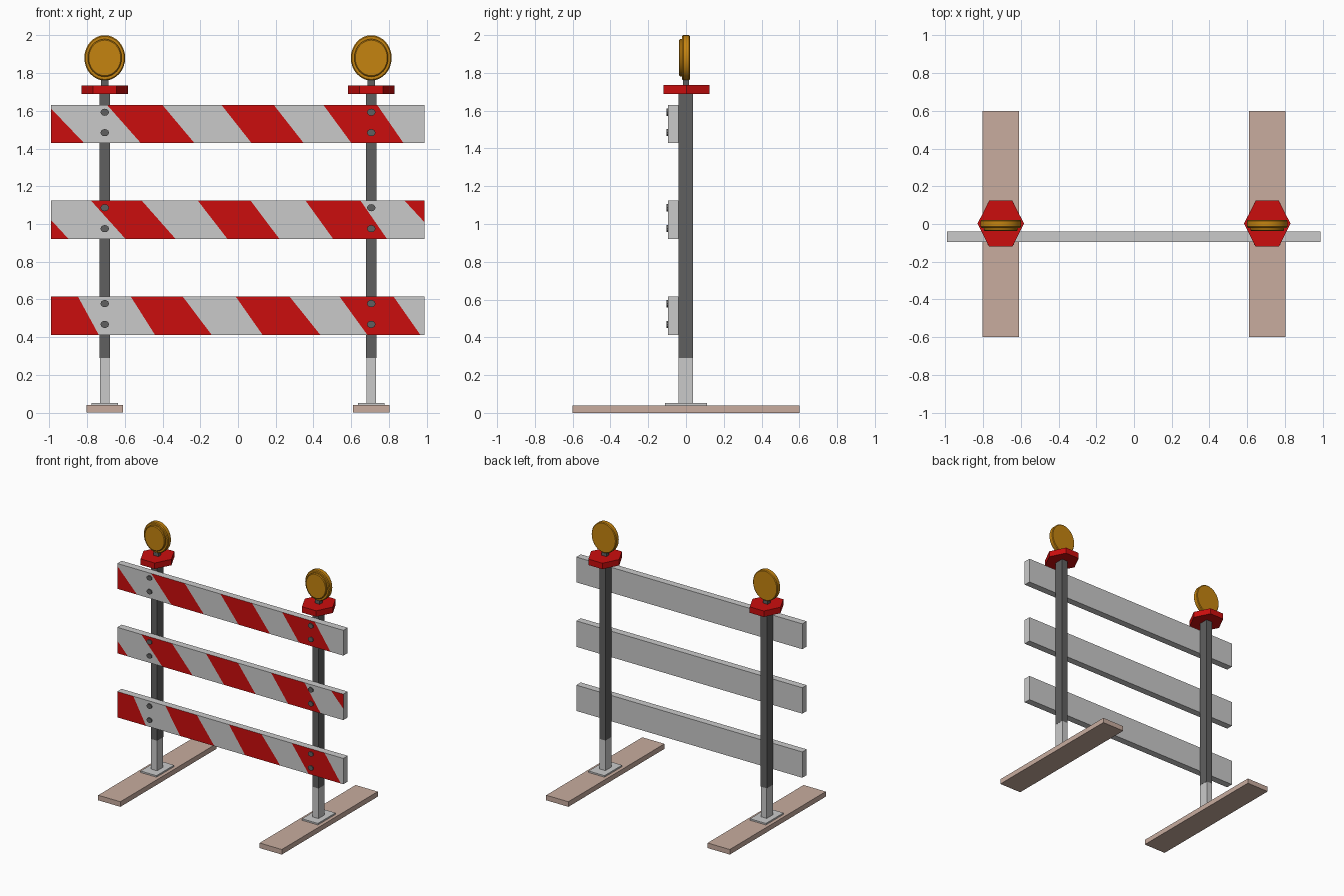
import bpy, bmesh, math
from mathutils import Vector

if "Cube" in bpy.data.objects:
    bpy.data.objects.remove(bpy.data.objects["Cube"])


def material(name, rgb):
    m = bpy.data.materials.new(name)
    m.diffuse_color = (*rgb, 1)
    m.use_nodes = True
    m.node_tree.nodes["Principled BSDF"].inputs["Base Color"].default_value = m.diffuse_color
    return m


LIGHT = material("light grey", (0.59, 0.59, 0.59))
DARK = material("dark grey", (0.115, 0.115, 0.115))
RED = material("red", (0.6, 0.004, 0.004))
AMBER = material("amber", (0.56, 0.23, 0.005))
WOOD = material("wood tan", (0.58, 0.415, 0.345))


def finish(bm, name, *mats):
    bmesh.ops.recalc_face_normals(bm, faces=bm.faces)
    me = bpy.data.meshes.new(name)
    bm.to_mesh(me)
    bm.free()
    for m in mats:
        me.materials.append(m)
    ob = bpy.data.objects.new(name, me)
    bpy.context.collection.objects.link(ob)
    return ob


def box_bm(lo, hi):
    bm = bmesh.new()
    bmesh.ops.create_cube(bm, size=1)
    for v in bm.verts:
        v.co = Vector([lo[i] if v.co[i] < 0 else hi[i] for i in range(3)])
    return bm


def box(name, lo, hi, mat):
    return finish(box_bm(lo, hi), name, mat)


def lathe_y(name, x, z, profile, mat, sides=32, xs=1.0):
    """Closed solid along y from (radius, y) rings; xs squashes it in x."""
    bm = bmesh.new()
    rings = []
    for r, y in profile:
        rings.append([bm.verts.new((x + xs * r * math.cos(t), y, z + r * math.sin(t)))
                      for t in (2 * math.pi * i / sides for i in range(sides))])
    for a, b in zip(rings, rings[1:]):
        for i in range(sides):
            j = (i + 1) % sides
            bm.faces.new((a[i], a[j], b[j], b[i]))
    bm.faces.new(rings[0])
    bm.faces.new(rings[-1])
    ob = finish(bm, name, mat)
    for p in ob.data.polygons:
        p.use_smooth = True
    bpy.context.view_layer.objects.active = ob
    bpy.ops.object.select_all(action='DESELECT')
    ob.select_set(True)
    bpy.ops.object.shade_smooth_by_angle(angle=math.radians(30))
    return ob


def striped_board(name, z0, z1, edges):
    """edges: (x at top, x at bottom) of each red/white border, left to right."""
    bm = box_bm((-0.99, -0.095, z0), (0.988, -0.04, z1))
    for xt, xb in edges:
        n = Vector((z1 - z0, 0, xb - xt))
        bmesh.ops.bisect_plane(bm, geom=bm.verts[:] + bm.edges[:] + bm.faces[:],
                               plane_co=(xt, 0, z1), plane_no=n)
    bmesh.ops.recalc_face_normals(bm, faces=bm.faces)
    for f in bm.faces:
        if f.normal.y < -0.5:
            c = f.calc_center_median()
            t = (z1 - c.z) / (z1 - z0)
            f.material_index = sum(xt + (xb - xt) * t < c.x for xt, xb in edges) % 2
    return finish(bm, name, LIGHT, RED)


# Striped boards: red spans start at odd border counts
boards = {
    "top_board": (1.43, 1.63, [(-1.3, -1.11), (-1.008, -0.817), (-0.693, -0.516), (-0.4, -0.232),
                               (-0.087, 0.071), (0.19, 0.347), (0.453, 0.6), (0.738, 0.876)]),
    "middle_board": (0.92, 1.125, [(-1.3, -1.11), (-1.087, -0.897), (-0.78, -0.595), (-0.511, -0.33),
                                   (-0.214, -0.055), (0.066, 0.22), (0.357, 0.505), (0.648, 0.79),
                                   (0.881, 1.071)]),
    "bottom_board": (0.413, 0.617, [(-1.3, -1.11), (-0.849, -0.738), (-0.569, -0.44), (-0.294, -0.14),
                                    (-0.013, 0.13), (0.272, 0.436), (0.537, 0.685), (0.823, 0.966)]),
}
for name, (z0, z1, edges) in boards.items():
    striped_board(name, z0, z1, edges)

for side, x in (("left", -0.706), ("right", 0.706)):
    # Foot, plate, sleeve and post
    box(side + "_foot", (x - 0.097, -0.6, 0), (x + 0.097, 0.6, 0.04), WOOD)
    box(side + "_foot_plate", (x - 0.07, -0.11, 0.04), (x + 0.07, 0.11, 0.052), LIGHT)
    box(side + "_sleeve", (x - 0.026, -0.04, 0.052), (x + 0.026, 0.037, 0.29), LIGHT)
    box(side + "_post", (x - 0.027, -0.04, 0.29), (x + 0.027, 0.037, 1.69), DARK)

    # Hexagonal cap
    bm = bmesh.new()
    bmesh.ops.create_cone(bm, cap_ends=True, segments=6, radius1=1, radius2=1, depth=0.047)
    lim = max(v.co.x for v in bm.verts)
    for v in bm.verts:
        px, py = v.co.x, v.co.y
        if lim < 0.99:  # turn so the points face along x
            px, py = py, px
        v.co = (x + px * 0.123, 0.002 + py * 0.122 / math.sin(math.pi / 3), v.co.z + 1.7115)
    finish(bm, side + "_cap", RED)

    # Warning lamp: stem, housing and raised lens
    box(side + "_lamp_stem", (x - 0.02, -0.016, 1.73), (x + 0.02, 0.016, 1.785), DARK)
    lathe_y(side + "_lamp", x, 1.88,
            [(0.114, -0.02), (0.12, -0.014), (0.12, 0.016), (0.114, 0.021)], AMBER, xs=0.9)
    lathe_y(side + "_lamp_lens", x, 1.88,
            [(0.1, -0.018), (0.1, -0.031), (0.094, -0.036)], AMBER, xs=0.9)

    # Bolts
    for name, (z0, z1, _) in boards.items():
        for k, f in (("lower", 0.27), ("upper", 0.81)):
            lathe_y(f"{side}_{name}_{k}_bolt", x, z0 + (z1 - z0) * f,
                    [(0.019, -0.09), (0.019, -0.103)], DARK, sides=12, xs=1.18)
